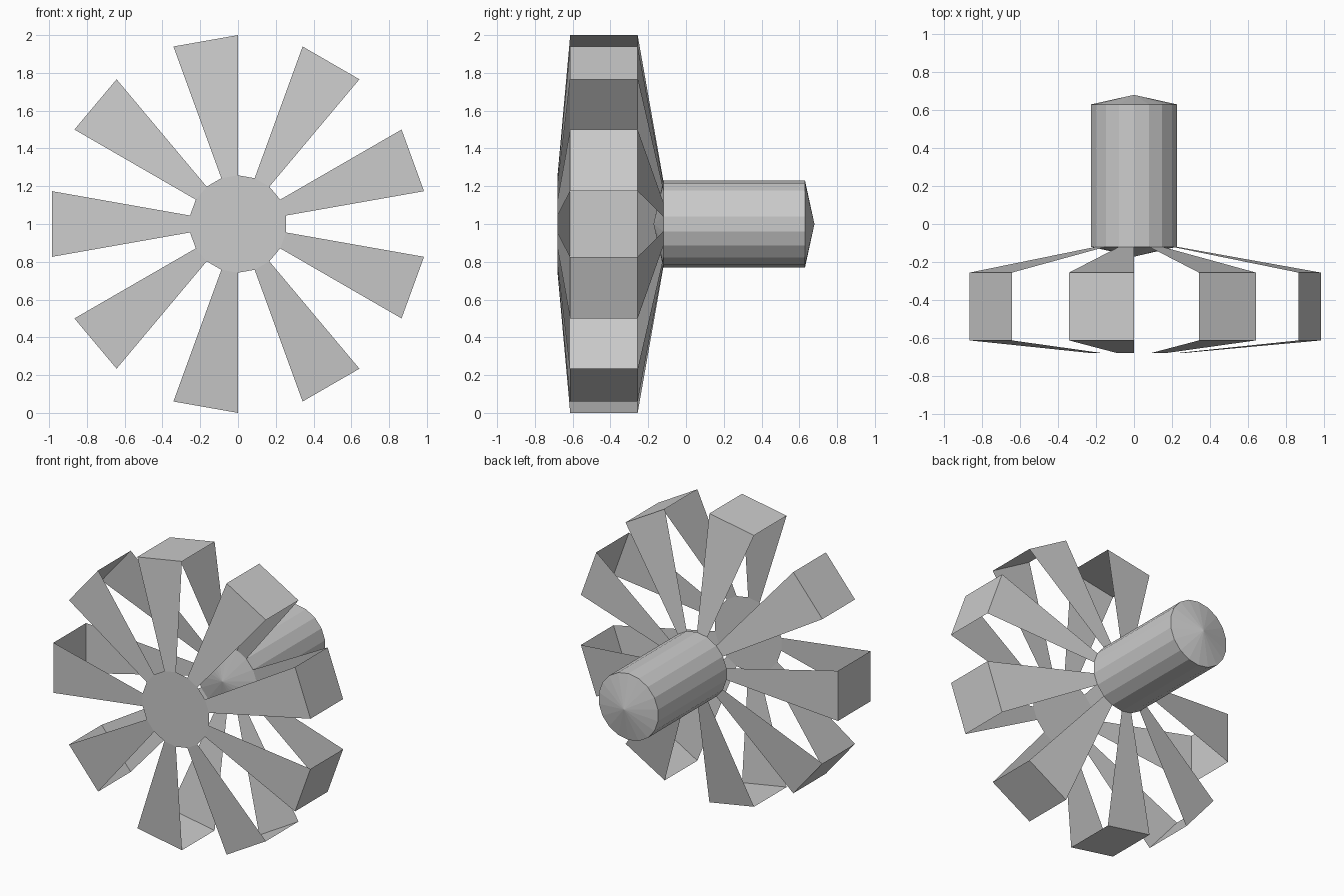
import bpy, bmesh
from math import sin, cos, radians

if "Cube" in bpy.data.objects:
    bpy.data.objects.remove(bpy.data.objects["Cube"])

SIDES = 18          # flat sides of every round part
CENTRE_Z = 1.0      # height of the axle


def point(r, y, i):
    a = radians(10 + i * 360 / SIDES)
    return (r * cos(a), y, CENTRE_Z + r * sin(a))


def make(name, build):
    bm = bmesh.new()
    build(bm)
    mesh = bpy.data.meshes.new(name)
    bm.to_mesh(mesh)
    bm.free()
    obj = bpy.data.objects.new(name, mesh)
    bpy.context.collection.objects.link(obj)


def ring(bm, r, y):
    return [bm.verts.new(point(r, y, i)) for i in range(SIDES)]


# Flat round plate at the front
def front_plate(bm):
    bm.faces.new(ring(bm, 0.258, -0.68))


# Closed shaft with shallow cones on both ends
def shaft(bm):
    a, b = ring(bm, 0.23, -0.12), ring(bm, 0.23, 0.63)
    tip_a = bm.verts.new((0, -0.172, CENTRE_Z))
    tip_b = bm.verts.new((0, 0.68, CENTRE_Z))
    for i in range(SIDES):
        j = (i + 1) % SIDES
        bm.faces.new((a[i], b[i], b[j], a[j]))
        bm.faces.new((a[j], tip_a, a[i]))
        bm.faces.new((b[i], tip_b, b[j]))
    bmesh.ops.recalc_face_normals(bm, faces=bm.faces)


# Thin bent strips from plate to shaft, on every other side
def blade(i):
    profile = [(0.258, -0.68), (1.0, -0.613), (1.0, -0.256), (0.23, -0.12)]

    def build(bm):
        pairs = [[bm.verts.new(point(r, y, k)) for k in (i, i + 1)]
                 for r, y in profile]
        for (a, b), (c, d) in zip(pairs, pairs[1:]):
            bm.faces.new((a, c, d, b))
    return build


make("front_plate", front_plate)
make("shaft", shaft)
for n in range(SIDES // 2):
    make(f"blade_{n + 1}", blade(2 * n))
